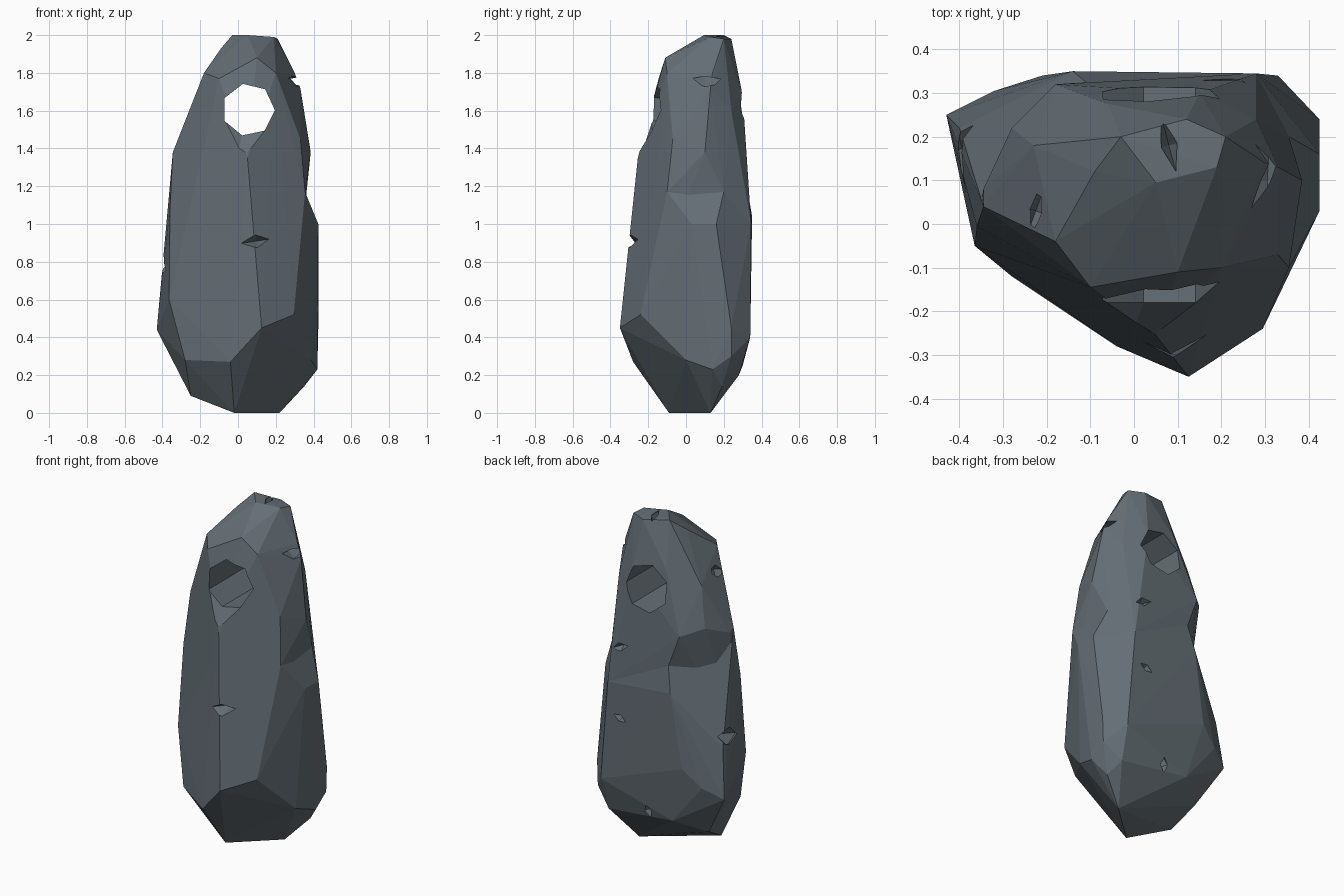
import bpy
import bmesh
from math import radians
from mathutils import Matrix, Vector, Euler

cube = bpy.data.objects.get("Cube")
if cube:
    bpy.data.objects.remove(cube, do_unlink=True)

slate = bpy.data.materials.new("slate_grey")
slate.use_nodes = True
colour = (0.128, 0.156, 0.178, 1)
slate.diffuse_color = colour
bsdf = slate.node_tree.nodes["Principled BSDF"]
bsdf.inputs["Base Color"].default_value = colour
bsdf.inputs["Roughness"].default_value = 0.9


def make_object(name, bm):
    bmesh.ops.recalc_face_normals(bm, faces=bm.faces[:])
    mesh = bpy.data.meshes.new(name)
    bm.to_mesh(mesh)
    bm.free()
    mesh.materials.append(slate)
    obj = bpy.data.objects.new(name, mesh)
    bpy.context.collection.objects.link(obj)
    return obj


def hull(name, points):
    """Faceted rock wrapped around a handful of corner points."""
    bm = bmesh.new()
    for p in points:
        bm.verts.new(p)
    result = bmesh.ops.convex_hull(bm, input=bm.verts[:])
    loose = {v for v in result["geom_interior"] + result["geom_unused"]
             if isinstance(v, bmesh.types.BMVert)}
    bmesh.ops.delete(bm, geom=list(loose), context='VERTS')
    return make_object(name, bm)


def combine(target, other, operation):
    mod = target.modifiers.new(operation.title(), 'BOOLEAN')
    mod.operation = operation
    mod.solver = 'EXACT'
    mod.object = other
    bpy.context.view_layer.objects.active = target
    bpy.ops.object.modifier_apply(modifier=mod.name)
    bpy.data.objects.remove(other, do_unlink=True)


def frustum(name, x, z, y_front, y_back, r_front, r_back, sides=7):
    """Tapered cutter running from front to back."""
    bm = bmesh.new()
    bmesh.ops.create_cone(bm, cap_ends=True, segments=sides, radius1=r_back,
                          radius2=r_front, depth=y_back - y_front)
    place = Matrix.Translation((x, (y_front + y_back) / 2, z))
    turn = Matrix.Rotation(radians(90), 4, 'X') @ Matrix.Rotation(radians(12), 4, 'Z')
    bmesh.ops.transform(bm, matrix=place @ turn, verts=bm.verts[:])
    return make_object(name, bm)


def chip(target, centre, size, turn):
    """Small wedge-shaped nick in the surface."""
    rot = Euler([radians(a) for a in turn]).to_matrix()
    points = []
    for axis in range(3):
        for side in (-1, 1):
            p = Vector((0, 0, 0))
            p[axis] = side * size[axis]
            points.append(Vector(centre) + rot @ p)
    combine(target, hull("chip_cutter", points), 'DIFFERENCE')


# Keel-like foot, with the bulges of the lower flanks
foot = [
    (-.02, -.09, 0), (.22, .13, 0), (-.25, .02, .09), (-.28, .18, .18),
    (-.04, -.28, .27), (-.28, -.12, .28), (-.43, .25, .44),
    (.35, .19, .14), (.385, 0, .28), (.42, .14, .23), (.42, .24, .3),
    (.425, .24, .45), (.425, .03, 1), (.425, .16, 1), (.33, .34, .4),
    (.32, .28, .2), (-.12, .3, .25), (-.32, .305, .5), (-.4, .22, .73),
    (-.21, .34, .6), (-.14, .35, 1.04),
]
# Long shaft shared by the lower and upper rock
shaft = [
    (.125, -.35, .45), (.295, -.24, .52), (-.365, -.05, .6),
    (.05, -.255, 1.35), (-.345, .04, 1.38), (-.36, -.005, 1.08),
    (.355, -.1, 1.17), (.355, .2, 1.17), (-.11, .325, 1.19),
    (.28, .345, 1),
]
# Crown that carries the hole and overhangs the back corner
crown = [
    (.33, -.07, 1.45), (.385, .1, 1.38), (.33, .13, 1.72), (.3, .14, 1.8),
    (-.18, .32, 1.38), (-.28, .22, 1.42), (-.345, .08, 1.36),
    (-.23, .18, 1.65), (-.18, -.04, 1.8), (-.1, -.145, 1.77),
    (.1, -.11, 1.88), (.2, -.1, 1.8), (.05, .095, 2), (.19, .13, 1.99),
    (.21, .2, 1.98), (.12, .24, 1.98), (-.03, .2, 2), (-.09, .12, 1.93),
    (.15, .3, 1.68), (.28, .24, 1.6), (-.06, .275, 1.74),
]
stone = hull("standing_stone", foot + shaft)
combine(stone, hull("upper_stone", shaft + crown), 'UNION')

# Through hole with a shallow bevel beneath its front edge
combine(stone, frustum("hole_cutter", .055, 1.605, -.5, .6, .14, .14), 'DIFFERENCE')
combine(stone, frustum("front_bevel_cutter", .055, 1.605, -.3, -.18, .32, .14), 'DIFFERENCE')

# Weathered nicks
chip(stone, (.1, -.3, .91), (.13, .09, .035), (0, -8, 0))
chip(stone, (.315, .1, 1.755), (.08, .17, .028), (0, 20, 0))
chip(stone, (-.39, .16, .78), (.07, .13, .055), (15, 0, 15))
chip(stone, (.08, .18, 1.99), (.02, .07, .05), (0, 0, 15))
chip(stone, (-.225, .03, 1.68), (.03, .06, .06), (0, 0, -20))
chip(stone, (.28, -.23, .36), (.02, .03, .05), (0, 15, 0))
chip(stone, (.21, .33, 1.22), (.06, .04, .025), (0, 20, 0))
chip(stone, (.2, .34, .8), (.05, .03, .025), (0, -20, 0))
chip(stone, (.04, .3, .27), (.025, .04, .06), (0, 10, 0))

for poly in stone.data.polygons:
    poly.use_smooth = False
    poly.material_index = 0
